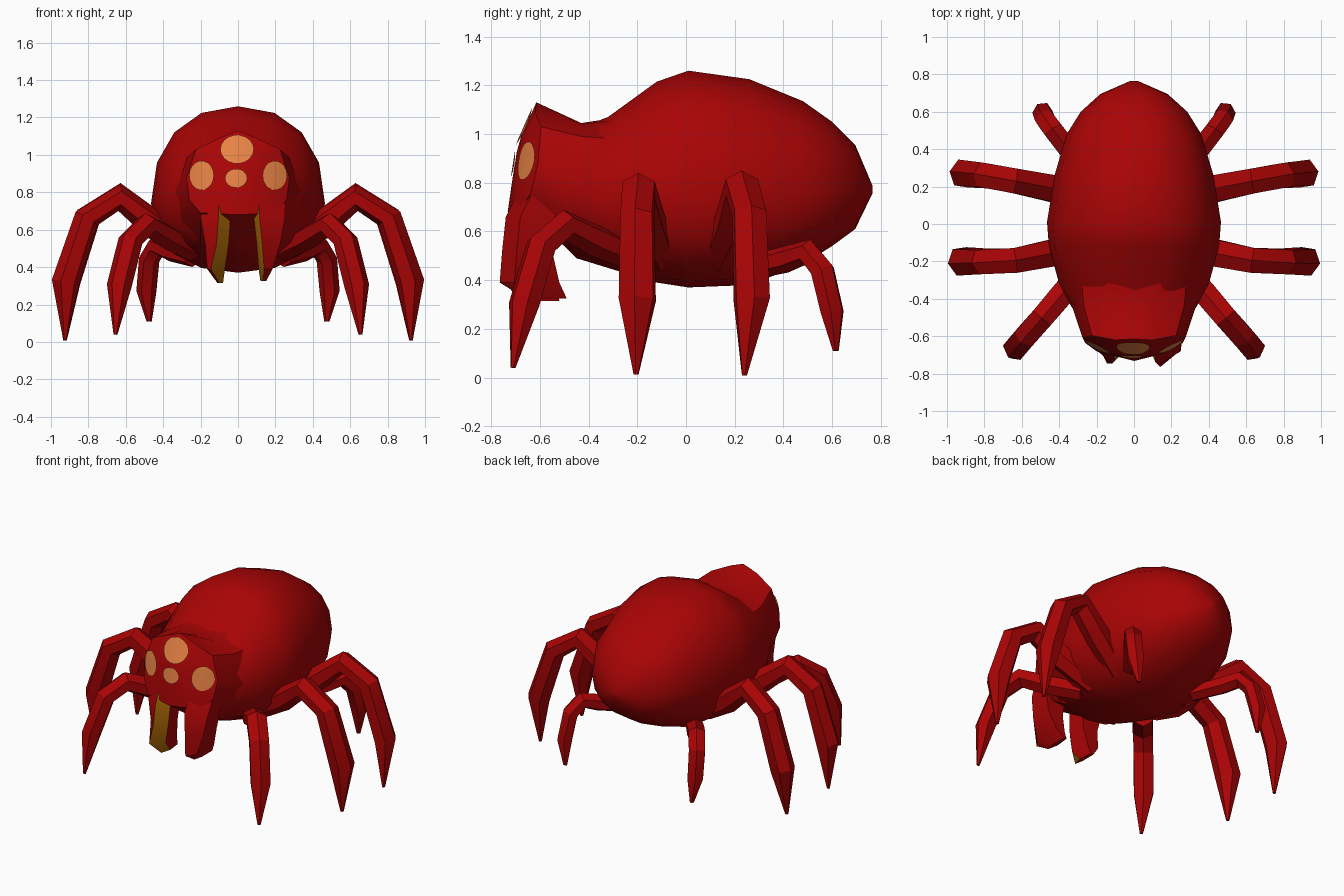
import bpy, bmesh, math
from mathutils import Vector

if "Cube" in bpy.data.objects:
    bpy.data.objects.remove(bpy.data.objects["Cube"])


def material(name, rgb):
    m = bpy.data.materials.new(name)
    m.diffuse_color = (*rgb, 1)
    m.use_nodes = True
    m.node_tree.nodes["Principled BSDF"].inputs["Base Color"].default_value = m.diffuse_color
    return m


RED = material("deep red", (0.40, 0.0012, 0.0015))
ORANGE = material("pale orange", (0.82, 0.23, 0.06))
AMBER = material("amber", (0.42, 0.14, 0.002))


def finish(name, bm, mats, angle=30):
    bmesh.ops.recalc_face_normals(bm, faces=bm.faces)
    me = bpy.data.meshes.new(name)
    bm.to_mesh(me)
    bm.free()
    ob = bpy.data.objects.new(name, me)
    bpy.context.collection.objects.link(ob)
    for m in mats:
        me.materials.append(m)
    bpy.ops.object.select_all(action='DESELECT')
    ob.select_set(True)
    bpy.context.view_layer.objects.active = ob
    bpy.ops.object.shade_smooth_by_angle(angle=math.radians(angle))
    return ob


def loft(rings, cap_start=True, cap_end=True):
    """Join equal rings of points into a skin."""
    bm = bmesh.new()
    vs = [[bm.verts.new(p) for p in r] for r in rings]
    n = len(vs[0])
    for a, b in zip(vs, vs[1:]):
        for i in range(n):
            j = (i + 1) % n
            bm.faces.new((a[i], a[j], b[j], b[i]))
    if cap_start:
        bm.faces.new(vs[0])
    if cap_end:
        bm.faces.new(vs[-1])
    return bm


# Abdomen: (y, half width, bottom, middle, top)
sections = [(-0.56, 0.24, 0.60, 0.80, 0.98), (-0.45, 0.33, 0.49, 0.76, 1.02),
            (-0.32, 0.40, 0.45, 0.74, 1.07), (-0.12, 0.455, 0.39, 0.74, 1.215),
            (0.01, 0.465, 0.37, 0.74, 1.26), (0.26, 0.425, 0.38, 0.75, 1.225),
            (0.48, 0.36, 0.465, 0.77, 1.135), (0.60, 0.285, 0.54, 0.77, 1.05),
            (0.695, 0.18, 0.61, 0.77, 0.955), (0.765, 0.02, 0.755, 0.77, 0.79)]
rings = []
for y, w, lo, mid, hi in sections:
    ring = []
    for k in range(16):
        c, s = math.cos(math.tau * k / 16), math.sin(math.tau * k / 16)
        c = math.copysign(abs(c) ** 0.9, c)
        s = math.copysign(abs(s) ** 0.9, s)
        ring.append((w * c, y, mid + s * ((hi - mid) if s > 0 else (mid - lo))))
    rings.append(ring)
finish("abdomen", loft(rings), [RED], 30)


# Head: half outlines mirrored into rings, ending in a bulging face
def face_y(x, z):
    steps = [(1.14, -0.61), (0.96, -0.69), (0.80, -0.715), (0.66, -0.735)]
    for (z0, y0), (z1, y1) in zip(steps, steps[1:]):
        if z >= z1:
            break
    return y0 + (y1 - y0) * (z0 - z) / (z0 - z1) + 1.25 * x * x


def mirrored(half):
    return half + [(-x, z) for x, z in reversed(half[1:-1])]


rim = mirrored([(0, 0.68), (0.20, 0.69), (0.26, 0.76), (0.275, 0.88),
                (0.225, 1.03), (0.10, 1.09), (0, 1.13)])
neck = mirrored([(0, 0.50), (0.20, 0.52), (0.31, 0.64), (0.335, 0.80),
                 (0.27, 0.99), (0.13, 1.04), (0, 1.045)])
back = mirrored([(0, 0.50), (0.2, 0.52), (0.32, 0.64), (0.35, 0.80),
                 (0.28, 0.98), (0.14, 1.055), (0, 1.065)])
rings = [[(x, -0.30, z) for x, z in back], [(x, -0.43, z) for x, z in neck]]
for s in (1, 0.7, 0.4, 0.1):
    pts = [(x * s, 0.9 + (z - 0.9) * s) for x, z in rim]
    rings.append([(x, face_y(x, z), z) for x, z in pts])
finish("head", loft(rings), [RED])

# Eyes: thin discs that follow the face
for name, cx, cz, rx, rz in (("top_eye", -0.005, 1.03, 0.09, 0.077),
                             ("middle_eye", -0.01, 0.875, 0.06, 0.051),
                             ("left_eye", -0.195, 0.89, 0.066, 0.079),
                             ("right_eye", 0.197, 0.89, 0.066, 0.079)):
    rings = []
    for s in (1, 0.66, 0.33, 0.05):
        ring = []
        for k in range(18):
            a = math.tau * k / 18
            x, z = cx + s * rx * math.cos(a), cz + s * rz * math.sin(a)
            ring.append((x, face_y(x, z) - 0.008, z))
        rings.append(ring)
    bm = loft(rings, cap_start=False)
    eye = finish(name, bm, [ORANGE])
    if sum(p.normal.y for p in eye.data.polygons) > 0:
        eye.data.flip_normals()

# Fangs: uneven blades, amber along the inner front edge
# level: (z, outer x, ridge x, inner x, front y, back y)
fangs = {
    "left_fang": (-1, [(0.76, 0.20, 0.105, 0.035, -0.69, -0.52),
                       (0.66, 0.20, 0.105, 0.04, -0.735, -0.54),
                       (0.52, 0.175, 0.115, 0.05, -0.745, -0.56),
                       (0.39, 0.165, 0.145, 0.07, -0.745, -0.54),
                       (0.315, 0.11, 0.10, 0.08, -0.68, -0.52)]),
    "right_fang": (1, [(0.76, 0.255, 0.115, 0.085, -0.69, -0.52),
                       (0.66, 0.25, 0.115, 0.085, -0.74, -0.54),
                       (0.52, 0.225, 0.13, 0.10, -0.755, -0.55),
                       (0.39, 0.185, 0.14, 0.11, -0.765, -0.52),
                       (0.325, 0.15, 0.135, 0.12, -0.66, -0.49)]),
}
for name, (side, levels) in fangs.items():
    rings = [[(side * x, y, z) for x, y in (
        (xo, yf + 0.06), (xm, yf), (xi, yf + 0.07), (xi + 0.01, yb), (xo, yb))]
        for z, xo, xm, xi, yf, yb in levels]
    fang = finish(name, loft(rings), [RED, AMBER])
    for i, p in enumerate(fang.data.polygons):
        # second strip of each five-sided band
        p.material_index = 1 if i < 20 and i % 5 == 1 else 0

# Legs: (x, y, z, radius) along the right-hand leg, mirrored to the left
legs = {
    "front": [(0.24, -0.20, 0.49, 0.06), (0.38, -0.37, 0.56, 0.066),
              (0.49, -0.50, 0.625, 0.064), (0.575, -0.595, 0.54, 0.063),
              (0.635, -0.665, 0.30, 0.063), (0.655, -0.71, 0.04, 0.010)],
    "front_middle": [(0.24, -0.10, 0.49, 0.065), (0.46, -0.16, 0.635, 0.075),
                     (0.635, -0.195, 0.77, 0.07), (0.81, -0.20, 0.66, 0.069),
                     (0.922, -0.20, 0.32, 0.075), (0.925, -0.205, 0.012, 0.010)],
    "rear_middle": [(0.24, 0.13, 0.49, 0.065), (0.46, 0.195, 0.635, 0.075),
                    (0.635, 0.23, 0.78, 0.07), (0.80, 0.26, 0.67, 0.069),
                    (0.915, 0.27, 0.32, 0.073), (0.925, 0.24, 0.008, 0.010)],
    "rear": [(0.24, 0.26, 0.45, 0.05), (0.36, 0.41, 0.485, 0.055),
             (0.43, 0.50, 0.515, 0.054), (0.475, 0.56, 0.44, 0.052),
             (0.49, 0.60, 0.27, 0.05), (0.475, 0.615, 0.11, 0.013)],
}
for leg, path in legs.items():
    for label, side in (("left", -1), ("right", 1)):
        pts = [Vector((side * x, y, z)) for x, y, z, r in path]
        reach = pts[-1] - pts[0]
        across = Vector((-reach.y, reach.x, 0)).normalized()
        rings = []
        for i, p in enumerate(pts):
            along = (pts[min(i + 1, 5)] - pts[max(i - 1, 0)]).normalized()
            up = across.cross(along).normalized()
            r = path[i][3]
            rings.append([p + r * (math.cos(math.tau * k / 6 + 0.52) * across * 1.1
                                   + math.sin(math.tau * k / 6 + 0.52) * up)
                          for k in range(6)])
        finish(f"{label}_{leg}_leg", loft(rings), [RED], 25)
